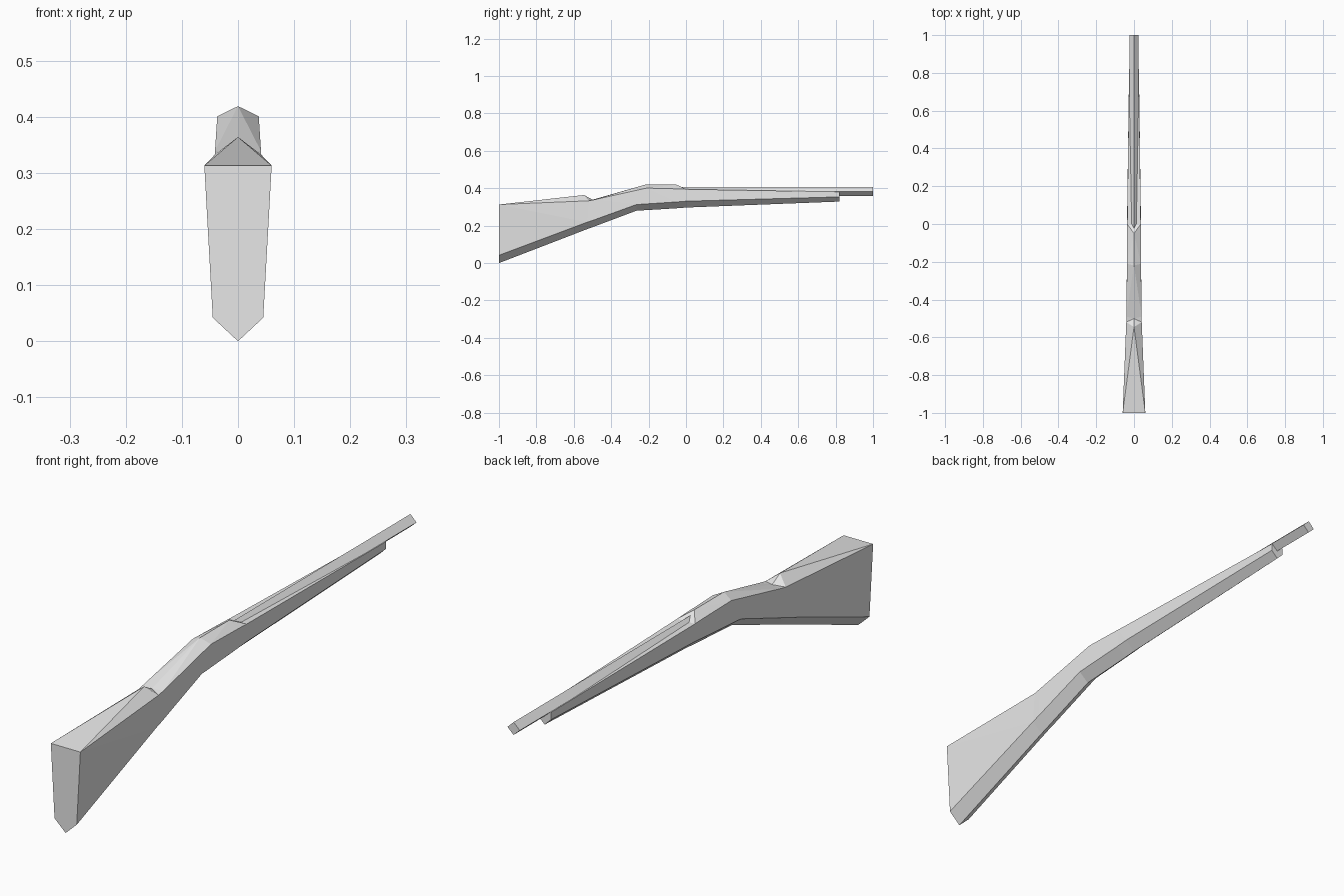
import bpy
import bmesh

cube = bpy.data.objects.get("Cube")
if cube:
    bpy.data.objects.remove(cube, do_unlink=True)

grey = bpy.data.materials.new("light grey")
grey.use_nodes = True
grey.diffuse_color = (0.8, 0.8, 0.8, 1)
grey.node_tree.nodes["Principled BSDF"].inputs["Base Color"].default_value = (0.8, 0.8, 0.8, 1)


def finish(name, bm):
    bmesh.ops.recalc_face_normals(bm, faces=bm.faces)
    mesh = bpy.data.meshes.new(name)
    bm.to_mesh(mesh)
    bm.free()
    mesh.materials.append(grey)
    obj = bpy.data.objects.new(name, mesh)
    bpy.context.collection.objects.link(obj)
    return obj


# Stock stations: ridge (y, z), upper side edge (x, y, z), lower side edge (x, y, z), keel z
stations = [
    ((-1.00, 0.313), (0.060, -1.00, 0.313), (0.045, -1.00, 0.042), 0.000),  # butt
    ((-0.545, 0.364), (0.041, -0.52, 0.333), (0.040, -0.53, 0.218), 0.181),  # comb peak
    ((-0.50, 0.339), (0.041, -0.49, 0.339), (0.040, -0.50, 0.228), 0.192),  # comb foot
    ((-0.22, 0.419), (0.037, -0.21, 0.401), (0.038, -0.265, 0.313), 0.280),  # wrist
    ((-0.05, 0.419), (0.036, -0.05, 0.397), (0.037, -0.05, 0.327), 0.293),  # receiver end
    ((0.00, 0.395), (0.036, 0.00, 0.395), (0.037, 0.00, 0.331), 0.297),  # fore-end start
    ((0.82, 0.381), (0.026, 0.82, 0.381), (0.026, 0.82, 0.354), 0.329),  # fore-end tip
]
HIP = 4  # segment where the ridge ends in a sloping front face

# Each ring: ridge, left upper, left lower, keel, right lower, right upper
bm = bmesh.new()
rings = []
for (ry, rz), (ux, uy, uz), (lx, ly, lz), kz in stations:
    pts = [(0, ry, rz), (ux, uy, uz), (lx, ly, lz), (0, ly, kz), (-lx, ly, lz), (-ux, uy, uz)]
    rings.append([bm.verts.new(p) for p in pts])

for i, (a, b) in enumerate(zip(rings, rings[1:])):
    for r, u, l, k in ((0, 1, 2, 3), (0, 5, 4, 3)):
        # top slope
        if i == HIP:
            bm.faces.new((a[r], a[u], b[u]))
            bm.faces.new((a[r], b[u], b[r]))
        else:
            bm.faces.new((a[r], a[u], b[r]))
            bm.faces.new((a[u], b[u], b[r]))
        # side wall
        bm.faces.new((a[u], a[l], b[l]))
        bm.faces.new((a[u], b[l], b[u]))
        # underside
        bm.faces.new((a[l], a[k], b[k], b[l]))
bm.faces.new(rings[0])
bm.faces.new(rings[-1])
finish("stock", bm)

# Four-sided barrel lying in the fore-end, one edge uppermost
bm = bmesh.new()
ends = [[bm.verts.new((x, y, z)) for x, z in ((0, 0.407), (0.025, 0.383), (0, 0.360), (-0.025, 0.383))]
        for y in (-0.03, 1.0)]
for j in range(4):
    n = (j + 1) % 4
    bm.faces.new((ends[0][j], ends[0][n], ends[1][n], ends[1][j]))
for end in ends:
    bm.faces.new(end)
finish("barrel", bm)
